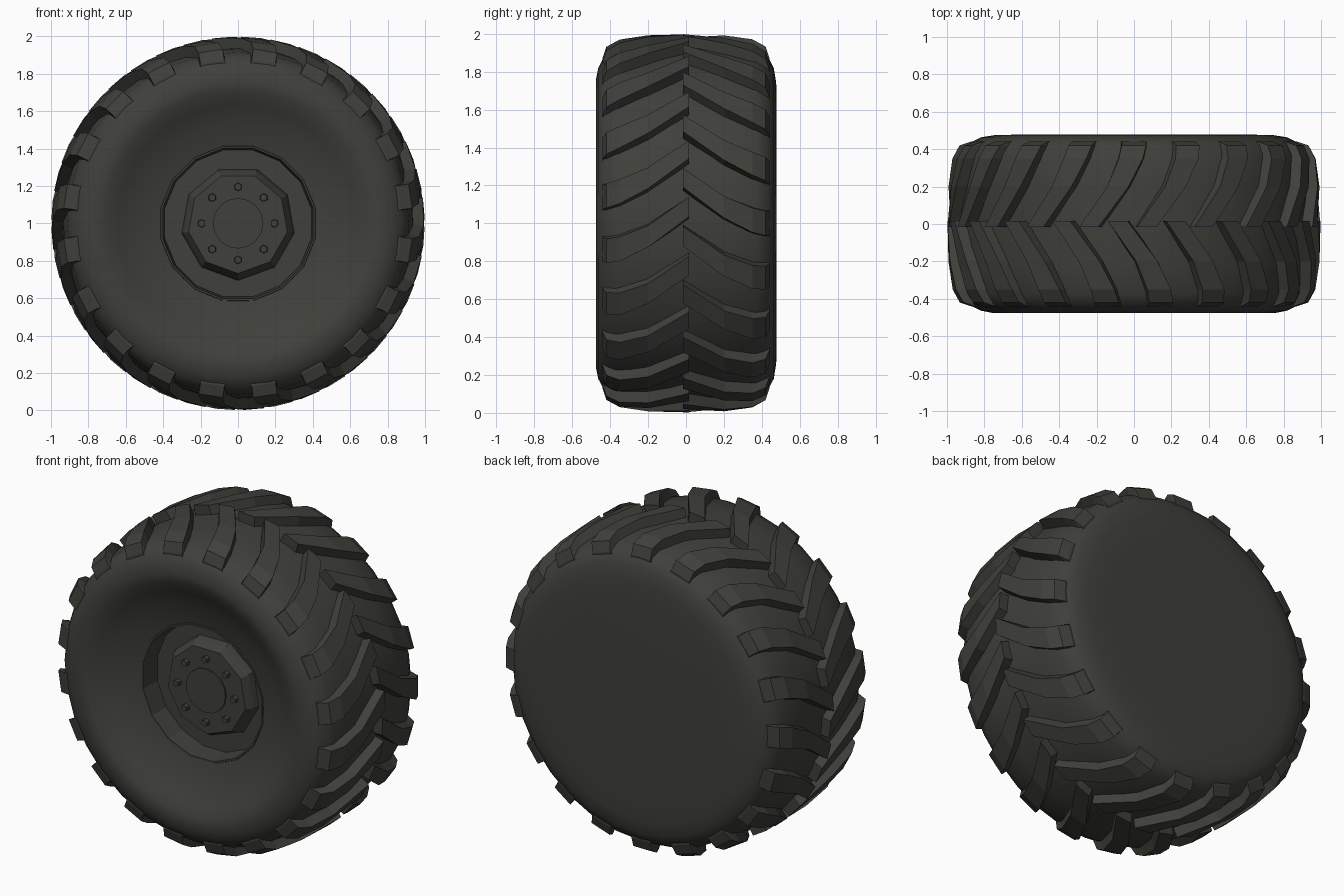
import bpy, bmesh, math
from mathutils import Matrix, Vector

cube = bpy.data.objects.get("Cube")
if cube:
    bpy.data.objects.remove(cube)

rubber = bpy.data.materials.new("dark_rubber")
rubber.use_nodes = True
colour = (0.05, 0.05, 0.043, 1)
rubber.diffuse_color = colour
bsdf = rubber.node_tree.nodes["Principled BSDF"]
bsdf.inputs["Base Color"].default_value = colour
bsdf.inputs["Roughness"].default_value = 0.8


def point(radius, y, angle):
    """Point around the axle, which runs along y at z = 1."""
    return Vector((radius * math.cos(angle), y, 1 + radius * math.sin(angle)))


def finish(bm, name, smooth=0):
    bmesh.ops.recalc_face_normals(bm, faces=bm.faces)
    mesh = bpy.data.meshes.new(name)
    bm.to_mesh(mesh)
    bm.free()
    mesh.materials.append(rubber)
    ob = bpy.data.objects.new(name, mesh)
    bpy.context.collection.objects.link(ob)
    if smooth:
        bpy.ops.object.select_all(action='DESELECT')
        ob.select_set(True)
        bpy.context.view_layer.objects.active = ob
        bpy.ops.object.shade_smooth_by_angle(angle=math.radians(smooth))


def lathe(name, profile, sides, smooth=0, turn=0.0):
    """Spin (radius, y) points around the axle and close the last ring."""
    bm = bmesh.new()
    rings = [[bm.verts.new(point(r, y, turn + math.tau * i / sides))
              for i in range(sides)] for r, y in profile]
    for a, b in zip(rings, rings[1:]):
        for i in range(sides):
            j = (i + 1) % sides
            bm.faces.new((a[i], a[j], b[j], b[i]))
    bm.faces.new(rings[-1])
    finish(bm, name, smooth)


# Tyre body: dished front with a sunken well, rounded shoulders, closed back
lathe("tyre_body", [
    (0.415, -0.345), (0.54, -0.375), (0.64, -0.425), (0.71, -0.466),
    (0.76, -0.475), (0.82, -0.463), (0.88, -0.432), (0.915, -0.37),
    (0.935, -0.22), (0.942, 0), (0.935, 0.22), (0.915, 0.37),
    (0.88, 0.432), (0.82, 0.463), (0.74, 0.476), (0.6, 0.478)],
    32, 50)

# Rim: thin lip, straight wall and flat floor
lathe("rim", [(0.425, -0.34), (0.42, -0.35), (0.41, -0.35), (0.4, -0.225)],
      16, 0, math.pi / 16)

# Hub with centre cap and bolts
lathe("hub", [(0.31, -0.21), (0.295, -0.26), (0.268, -0.305)], 9, 0, math.radians(30))
lathe("hub_cap", [(0.135, -0.29), (0.135, -0.315)], 16, 30)

bm = bmesh.new()
for i in range(8):
    centre = point(0.195, -0.31, math.tau * i / 8)
    bmesh.ops.create_cone(
        bm, cap_ends=True, segments=6, radius1=0.024, radius2=0.02, depth=0.04,
        matrix=Matrix.Translation(centre) @ Matrix.Rotation(math.pi / 2, 4, 'X'))
finish(bm, "hub_bolts")

# Lug sections: distance from middle, top radius, base radius, lead angle, half width
LUG = [(-0.015, 0.998, 0.92, 14, 3.0),
       (0.20, 0.992, 0.92, 5, 3.3),
       (0.35, 0.972, 0.90, 1, 3.8),
       (0.42, 0.935, 0.86, 0, 4.0),
       (0.44, 0.875, 0.85, 0, 4.2)]


def add_lug(bm, side, angle):
    """One bent tread bar, slightly narrower at its top."""
    rings = []
    for y, top, base, lead, half in LUG:
        corners = [(base, -half - 0.6), (top, -half), (top, half), (base, half + 0.6)]
        rings.append([bm.verts.new(point(r, side * y, math.radians(angle + lead + a)))
                      for r, a in corners])
    for a, b in zip(rings, rings[1:]):
        for i in range(4):
            j = (i + 1) % 4
            bm.faces.new((a[i], a[j], b[j], b[i]))
    bm.faces.new(rings[0])
    bm.faces.new(rings[-1])


# Two staggered rows of tread bars forming a chevron
for name, side, start in (("front_tread", -1, 9), ("back_tread", 1, 0)):
    bm = bmesh.new()
    for i in range(20):
        add_lug(bm, side, start + 18 * i)
    finish(bm, name)
